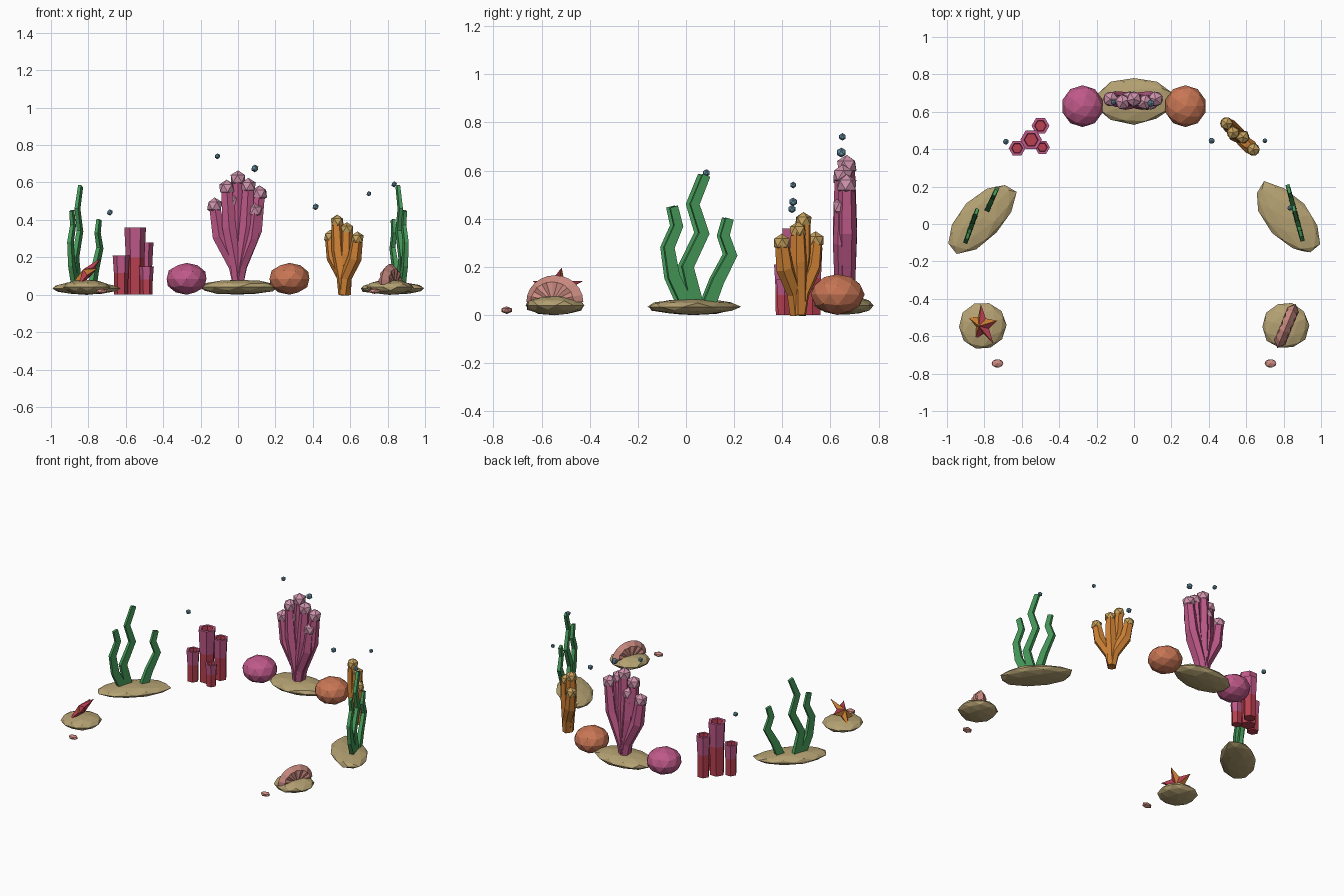
import bpy, bmesh, math, random
from mathutils import Vector, Matrix

random.seed(4)
if "Cube" in bpy.data.objects:
    bpy.data.objects.remove(bpy.data.objects["Cube"], do_unlink=True)


def material(name, r, g, b):
    m = bpy.data.materials.new(name)
    m.use_nodes = True
    m.diffuse_color = (r, g, b, 1)
    bsdf = next(n for n in m.node_tree.nodes if n.type == "BSDF_PRINCIPLED")
    bsdf.inputs["Base Color"].default_value = (r, g, b, 1)
    bsdf.inputs["Roughness"].default_value = 0.9
    return m


SAND = material("sand", .46, .36, .17)
PINK = material("pink", .52, .10, .25)
PALE = material("pale pink", .62, .29, .41)
GREEN = material("weed green", .06, .32, .10)
RED = material("crimson", .48, .05, .08)
ORANGE = material("orange", .62, .22, .035)
GOLD = material("gold", .57, .36, .11)
TERRA = material("terracotta", .58, .18, .09)
SHELL = material("shell pink", .60, .26, .22)
BLUE = material("bubble blue", .14, .29, .38)


def finish(bm, name, *mats):
    bmesh.ops.recalc_face_normals(bm, faces=bm.faces)
    mesh = bpy.data.meshes.new(name)
    bm.to_mesh(mesh)
    bm.free()
    for m in mats:
        mesh.materials.append(m)
    ob = bpy.data.objects.new(name, mesh)
    bpy.context.collection.objects.link(ob)
    return ob


def blob(name, centre, size, mat, turn=0, detail=2, rough=0):
    """Faceted ball, optionally stretched, turned and roughened."""
    bm = bmesh.new()
    bmesh.ops.create_icosphere(bm, subdivisions=detail, radius=1)
    for v in bm.verts:
        v.co *= 1 + random.uniform(-rough, rough)
        v.co = Vector(a * b for a, b in zip(v.co, size))
    bmesh.ops.transform(bm, verts=bm.verts, matrix=Matrix.Translation(centre)
                        @ Matrix.Rotation(math.radians(turn), 4, "Z"))
    return finish(bm, name, mat)


def sweep(bm, path, across, widths, thicks, sides):
    """Faceted limb along a path lying in the plane of 'across' and z."""
    rings = []
    flat = across.cross(Vector((0, 0, 1)))
    for i, p in enumerate(path):
        along = (path[min(i + 1, len(path) - 1)] - path[max(i - 1, 0)]).normalized()
        side = along.cross(flat)
        ring = []
        for k in range(sides):
            a = math.tau * (k + .5) / sides
            ring.append(bm.verts.new(p + side * math.cos(a) * widths[i]
                                     + flat * math.sin(a) * thicks[i]))
        rings.append(ring)
    for lo, hi in zip(rings, rings[1:]):
        for k in range(sides):
            n = (k + 1) % sides
            bm.faces.new((lo[k], lo[n], hi[n], hi[k]))
    bm.faces.new(rings[0])
    bm.faces.new(rings[-1])


def coral(name, base, across, fork, tips, thick, knob, mat, tip_mat):
    """Fan of branches from one trunk, each ending in a faceted knob."""
    bm = bmesh.new()
    base, across = Vector(base), Vector(across).normalized()
    up = Vector((0, 0, 1))
    for i, (s, z) in enumerate(tips):
        off = across.cross(up) * (.008 if i % 2 else -.008)
        rise = z - base.z
        path = [base + off, base + up * fork + across * s * .15 + off,
                base + up * (fork + (rise - fork) * .5) + across * s * .8 + off,
                base + up * rise + across * s + off]
        w = [thick * .75, thick * .85, thick, thick * .8]
        sweep(bm, path, across, w, w, 6)
        blob(f"{name}_knob_{i + 1}", path[-1], (knob,) * 3, tip_mat, turn=i * 25, detail=1)
    finish(bm, name + "_branches", mat)


def weed(name, foot, across, blades):
    """Clump of flat zigzag blades."""
    across = Vector(across).normalized()
    for i, blade in enumerate(blades):
        bm = bmesh.new()
        path = [Vector(foot) + across * s + Vector((0, 0, z)) for s, z in blade]
        n = len(path) - 1
        w = [.038 - .014 * k / n for k in range(n + 1)]
        sweep(bm, path, across, w, [t * .5 for t in w], 4)
        finish(bm, f"{name}_blade_{i + 1}", GREEN)


def tube(name, x, y, r, h):
    """Hollow six-sided sponge, red below and inside, pink above."""
    bm = bmesh.new()
    profile = [(.82, 0), (.86, h * .55), (1, h), (.66, h), (.6, h - .03)]
    rings = [[bm.verts.new((x + r * q * math.cos(k * math.tau / 6),
                            y + r * q * math.sin(k * math.tau / 6), z))
              for k in range(6)] for q, z in profile]
    for j, (lo, hi) in enumerate(zip(rings, rings[1:])):
        for k in range(6):
            f = bm.faces.new((lo[k], lo[k - 1], hi[k - 1], hi[k]))
            f.material_index = 1 if j in (1, 2) else 0
    bm.faces.new(rings[0])
    bm.faces.new(rings[-1])
    finish(bm, name, RED, PINK)


# Sand mounds
blob("back_mound", (0, .66, .04), (.21, .125, .04), SAND, rough=.05)
blob("right_weed_mound", (-.815, .03, .034), (.235, .115, .034), SAND, 46, rough=.05)
blob("left_weed_mound", (.825, .03, .034), (.235, .115, .034), SAND, -48, rough=.05)
for side, x in (("right", -.81), ("left", .81)):
    blob(side + "_front_mound", (x, -.545, .04), (.125, .125, .04), SAND, 20, rough=.04)
    blob(side + "_pebble", (math.copysign(.73, x), -.745, .02), (.035, .025, .016), SHELL, detail=1)

# Round corals
blob("pink_round_coral", (-.275, .63, .085), (.112, .112, .085), PINK)
blob("terracotta_round_coral", (.275, .63, .085), (.112, .112, .085), TERRA)

# Branching corals
coral("pink_coral", (0, .66, .05), (1, 0, 0), .1,
      [(-.125, .475), (-.06, .57), (0, .62), (.055, .58), (.115, .54), (.09, .45), (-.03, .5)],
      .042, .045, PINK, PALE)
coral("orange_coral", (.57, .465, 0), (.77, -.64, 0), .09,
      [(-.105, .31), (-.045, .39), (.01, .35), (.095, .30)],
      .038, .038, ORANGE, GOLD)

# Tube sponges
for i, spec in enumerate([(-.55, .45, .058, .36), (-.5, .525, .048, .28),
                          (-.625, .405, .045, .21), (-.49, .41, .04, .15)]):
    tube(f"tube_sponge_{i + 1}", *spec)

# Seaweed clumps
tall = [(0, .04), (-.04, .2), (.03, .34), (-.01, .46), (.04, .58)]
low = [(-.04, .04), (-.1, .16), (-.12, .28), (-.08, .37), (-.1, .45)]
bent = [(.05, .04), (.09, .14), (.15, .25), (.12, .33), (.14, .4)]
weed("left_weed", (.865, .045, 0), (-.27, 1, 0), [tall, low, bent])
weed("right_weed", (-.855, .03, 0), (.36, 1, 0), [tall, low])
weed("right_weed_outer", (-.8, .04, 0), (.45, 1, 0), [bent])

# Starfish leaning on its mound, split in two colours by facing
bm = bmesh.new()
u = Vector((.3, -.95, 0)).normalized()
v = Vector((.67, .2, .7)).normalized()
n = u.cross(v)
mid = Vector((-.81, -.54, .115))
rim = []
for k in range(10):
    a = math.pi / 2 + k * math.pi / 5
    r = .048 if k % 2 else .115
    rim.append(bm.verts.new(mid + (u * math.cos(a) + v * math.sin(a)) * r))
for s in (1, -1):
    hub = bm.verts.new(mid + n * s * .028)
    for k in range(10):
        bm.faces.new((hub, rim[k - 1], rim[k]))
bmesh.ops.recalc_face_normals(bm, faces=bm.faces)
for f in bm.faces:
    f.material_index = int(f.normal.dot(Vector((.8, -.6, .2))) > 0)
finish(bm, "starfish", ORANGE, RED)

# Upright ribbed shell
bm = bmesh.new()
u = Vector((.38, .92, 0)).normalized()
n = Vector((.92, -.38, 0)).normalized()
hinge = Vector((.815, -.545, .055))
steps = 12
arc, sides = [], {1: [], -1: []}
for k in range(steps + 1):
    a = math.pi * k / steps
    d = u * math.cos(a) * .128 + Vector((0, 0, math.sin(a) * .11))
    arc.append(bm.verts.new(hinge + d))
    for s in sides:
        ridge = .032 if k % 2 else .024
        sides[s].append(bm.verts.new(hinge + d * .75 + n * s * ridge))
for s, ring in sides.items():
    foot = bm.verts.new(hinge + n * s * .03)
    for k in range(steps):
        bm.faces.new((arc[k], arc[k + 1], ring[k + 1], ring[k]))
        bm.faces.new((ring[k], ring[k + 1], foot))
finish(bm, "shell", SHELL)

# Bubbles
for i, (x, y, z, r) in enumerate([(-.685, .44, .44, .017), (-.11, .65, .74, .016),
                                  (.09, .645, .675, .021), (.415, .445, .47, .018),
                                  (.7, .445, .54, .014), (.835, .085, .59, .016)]):
    blob(f"bubble_{i + 1}", (x, y, z), (r, r, r), BLUE, detail=1)
